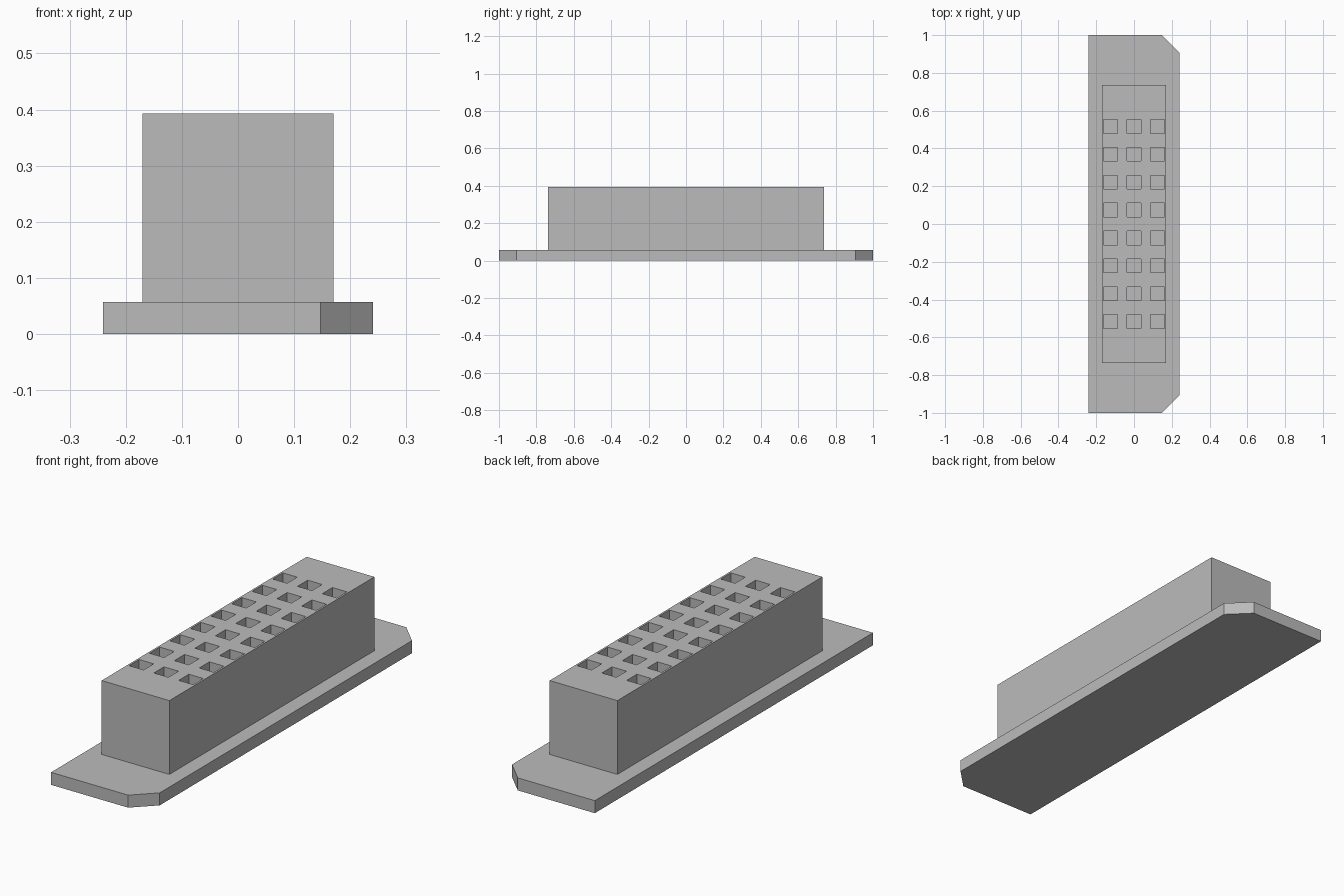
import bpy
import bmesh
from mathutils import Matrix, Vector

default_cube = bpy.data.objects.get("Cube")
if default_cube:
    bpy.data.objects.remove(default_cube, do_unlink=True)

FLANGE_TOP = 0.057
BODY_TOP = 0.393
HOLE_SIZE = 0.073
HOLE_DEPTH = 0.22
PITCH_X, PITCH_Y = 0.125, 0.1475
COLUMNS, ROWS = 3, 8

grey = bpy.data.materials.new("plain grey")
grey.use_nodes = True
GREY = (0.50, 0.50, 0.50, 1.0)
grey.diffuse_color = GREY
grey.node_tree.nodes["Principled BSDF"].inputs["Base Color"].default_value = GREY


def add_box(bm, center, size):
    matrix = Matrix.Translation(center) @ Matrix.Diagonal((*size, 1.0))
    bmesh.ops.create_cube(bm, size=1.0, matrix=matrix)


def make_object(name, bm):
    bmesh.ops.recalc_face_normals(bm, faces=bm.faces[:])
    mesh = bpy.data.meshes.new(name)
    bm.to_mesh(mesh)
    bm.free()
    mesh.materials.append(grey)
    obj = bpy.data.objects.new(name, mesh)
    bpy.context.collection.objects.link(obj)
    return obj


# Mounting flange: plate with two clipped corners on one long side
outline = [(-0.241, -1), (0.147, -1), (0.241, -0.907),
           (0.241, 0.907), (0.147, 1), (-0.241, 1)]
bm = bmesh.new()
base = bm.faces.new([bm.verts.new((x, y, 0)) for x, y in outline])
extruded = bmesh.ops.extrude_face_region(bm, geom=[base], use_keep_orig=True)
top_verts = [v for v in extruded["geom"] if isinstance(v, bmesh.types.BMVert)]
bmesh.ops.translate(bm, verts=top_verts, vec=Vector((0, 0, FLANGE_TOP)))
make_object("mounting_flange", bm)

# Connector body: tall block on the flange
bm = bmesh.new()
add_box(bm, (0, 0, (FLANGE_TOP + BODY_TOP) / 2),
        (0.341, 1.474, BODY_TOP - FLANGE_TOP))
body = make_object("connector_body", bm)

# Square contact sockets cut into the top of the body
bm = bmesh.new()
for column in range(COLUMNS):
    for row in range(ROWS):
        x = (column - (COLUMNS - 1) / 2) * PITCH_X
        y = (row - (ROWS - 1) / 2) * PITCH_Y
        add_box(bm, (x, y, BODY_TOP), (HOLE_SIZE, HOLE_SIZE, 2 * HOLE_DEPTH))
cutter = make_object("socket_cutter", bm)
cutter.hide_render = True
cutter.hide_viewport = True
cutter.display_type = 'WIRE'

sockets = body.modifiers.new("sockets", 'BOOLEAN')
sockets.operation = 'DIFFERENCE'
sockets.solver = 'EXACT'
sockets.object = cutter
